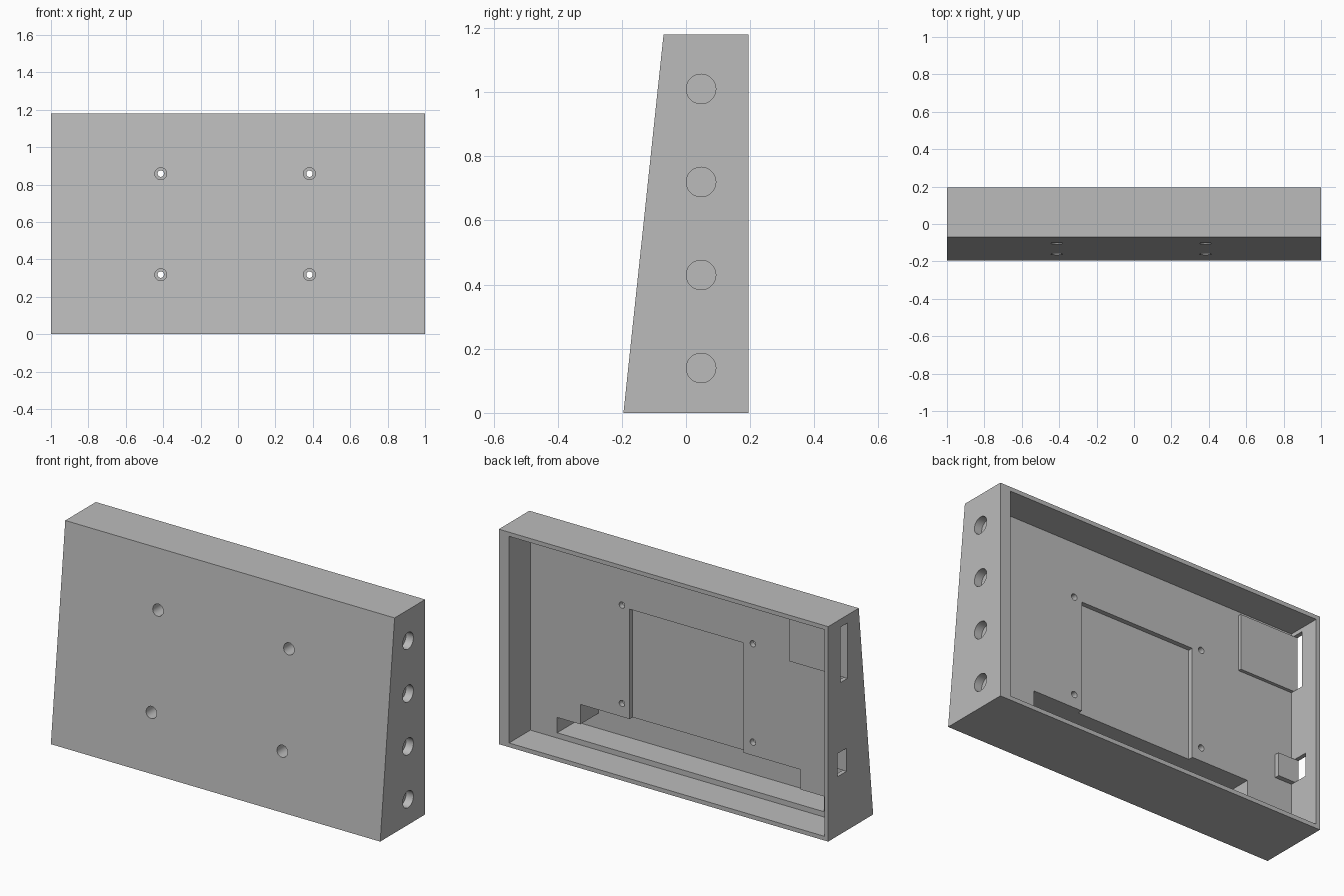
import bpy, bmesh
from math import pi
from mathutils import Matrix, Vector

if "Cube" in bpy.data.objects:
    bpy.data.objects.remove(bpy.data.objects["Cube"], do_unlink=True)

grey = bpy.data.materials.new("plain_grey")
grey.use_nodes = True
grey.diffuse_color = (0.5, 0.5, 0.5, 1)
grey.node_tree.nodes["Principled BSDF"].inputs["Base Color"].default_value = (0.5, 0.5, 0.5, 1)


def finish(name, bm):
    bmesh.ops.recalc_face_normals(bm, faces=bm.faces)
    mesh = bpy.data.meshes.new(name)
    bm.to_mesh(mesh)
    bm.free()
    mesh.materials.append(grey)
    obj = bpy.data.objects.new(name, mesh)
    bpy.context.collection.objects.link(obj)
    return obj


def box(name, x, y, z):
    bm = bmesh.new()
    bmesh.ops.create_cube(bm, size=1)
    for v in bm.verts:
        v.co = Vector(r[0] if c < 0 else r[1] for r, c in zip((x, y, z), v.co))
    return finish(name, bm)


def rod(name, centre, radius, length, axis):
    bm = bmesh.new()
    turn = Matrix.Rotation(pi / 2, 4, "Y" if axis == "X" else "X")
    bmesh.ops.create_cone(bm, cap_ends=True, segments=48, radius1=radius, radius2=radius,
                          depth=length, matrix=Matrix.Translation(centre) @ turn)
    return finish(name, bm)


def cut(target, cutter):
    cutter.hide_render = True
    mod = target.modifiers.new("cut", "BOOLEAN")
    mod.operation = "DIFFERENCE"
    mod.solver = "EXACT"
    mod.object = cutter
    bpy.context.view_layer.objects.active = target
    bpy.ops.object.modifier_apply(modifier=mod.name)
    bpy.data.objects.remove(cutter, do_unlink=True)


BACK, FLOOR, TOP = 0.195, 0.01, 1.18
INNER_R, INNER_L = -0.977, 0.938

# Wedge shaped shell: side profile extruded along x
bm = bmesh.new()
profile = [(-0.195, 0), (BACK, 0), (BACK, TOP), (-0.07, TOP)]
face = bm.faces.new([bm.verts.new((-1, y, z)) for y, z in profile])
ext = bmesh.ops.extrude_face_region(bm, geom=[face])
bmesh.ops.translate(bm, vec=(2, 0, 0),
                    verts=[g for g in ext["geom"] if isinstance(g, bmesh.types.BMVert)])
shell = finish("wedge_housing", bm)

# Main cavity, shallow centre pocket and stepped deep trough
cut(shell, box("cavity", (INNER_R, INNER_L), (FLOOR, 0.4), (0.023, 1.157)))
cut(shell, box("centre_pocket", (-0.356, 0.335), (-0.016, 0.1), (0.2, 0.848)))
cut(shell, box("upper_trough", (-0.702, 0.635), (-0.15, 0.1), (0.1, 0.245)))
cut(shell, box("lower_trough", (-0.845, 0.775), (-0.15, 0.1), (0.052, 0.136)))

# Port windows through the right wall, each with a raised pad inside
ports = [("upper", -0.645, (0.028, 0.089), (0.832, 1.136)),
         ("lower", -0.875, (0.036, 0.115), (0.325, 0.452))]
for label, x, y, z in ports:
    cut(shell, box("port", (-1.1, -0.95), y, z))
    box(label + "_port_pad", (INNER_R - 0.01, x), (FLOOR - 0.01, y[0]), z)

# Blind round sockets in the left wall
for i in range(4):
    cut(shell, rod("socket", (1, 0.047, 0.14 + 0.29 * i), 0.046, 0.09, "X"))

# Counterbored screw holes through the sloping front
for x in (-0.413, 0.382):
    for z in (0.318, 0.858):
        cut(shell, rod("counterbore", (x, -0.22, z), 0.032, 0.4, "Y"))
        cut(shell, rod("screw_hole", (x, 0, z), 0.017, 0.2, "Y"))

# Smooth the bores, keep all edges sharp
bpy.ops.object.select_all(action="DESELECT")
shell.select_set(True)
bpy.context.view_layer.objects.active = shell
bpy.ops.object.shade_smooth_by_angle(angle=pi / 6)
